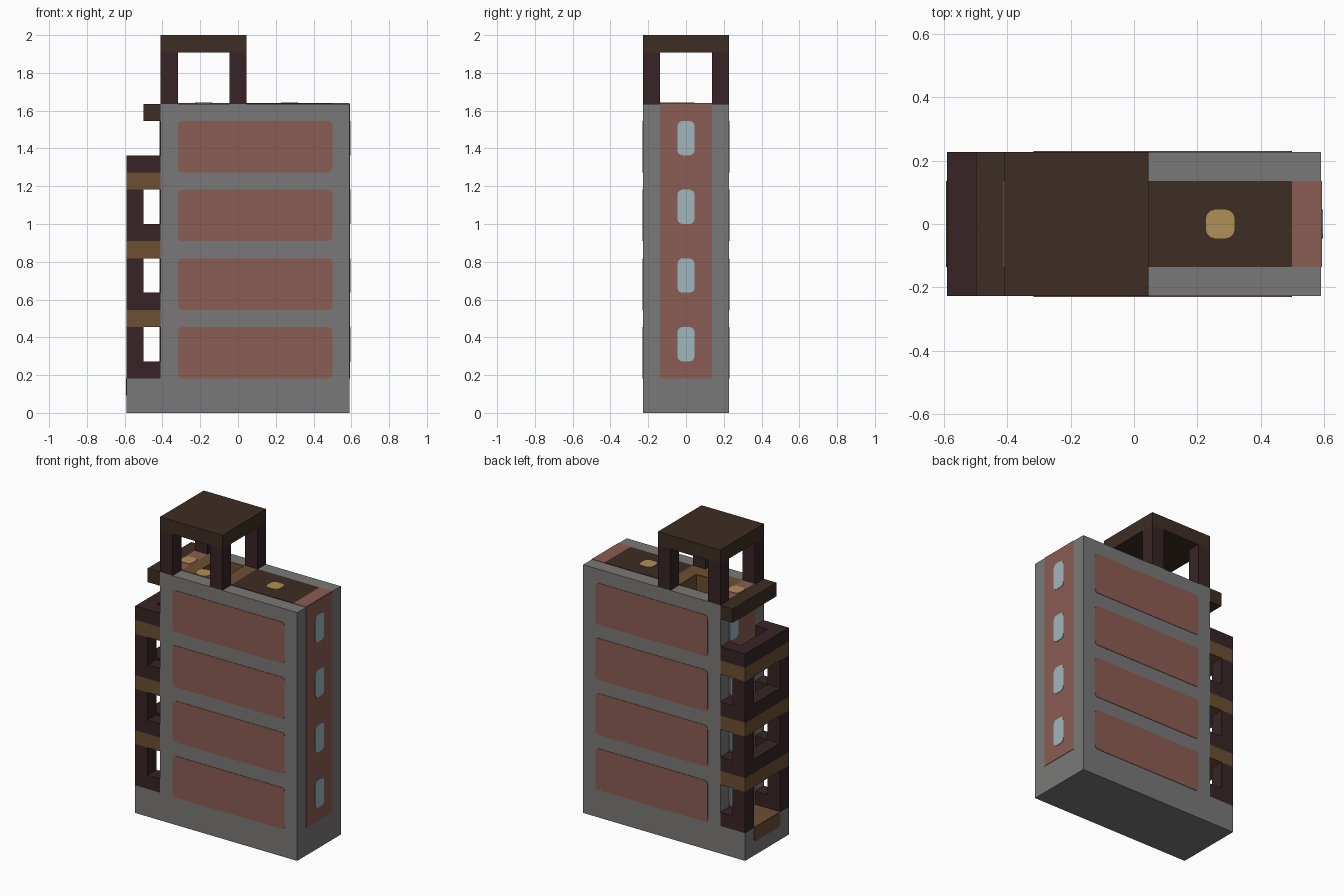
import bpy, bmesh, math
from mathutils import Vector

V = 1 / 11                      # size of one block
ORIGIN = Vector((6.5, 2.5, 0))  # centre of the 13 x 5 block footprint

if "Cube" in bpy.data.objects:
    bpy.data.objects.remove(bpy.data.objects["Cube"])


def material(name, rgb):
    linear = [((c / 255 + 0.055) / 1.055) ** 2.4 for c in rgb] + [1]
    m = bpy.data.materials.new(name)
    m.use_nodes = True
    m.diffuse_color = linear
    m.node_tree.nodes["Principled BSDF"].inputs["Base Color"].default_value = linear
    return m


STONE = material("grey stone", (122, 121, 120))
BRICK = material("red brick", (139, 93, 83))
GLASS = material("pale blue glass", (158, 182, 190))
LAMP = material("warm lamp", (176, 143, 86))
ROOF = material("dark brown wood", (61, 45, 36))
FRAME = material("black brown timber", (55, 36, 38))
PLANK = material("mid brown plank", (108, 79, 50))


def finish(name, bm, mat):
    bmesh.ops.recalc_face_normals(bm, faces=bm.faces)
    mesh = bpy.data.meshes.new(name)
    bm.to_mesh(mesh)
    bm.free()
    mesh.materials.append(mat)
    ob = bpy.data.objects.new(name, mesh)
    bpy.context.collection.objects.link(ob)
    return ob


def box(name, x, y, z, mat):
    """Box between block coordinates given as (low, high) pairs."""
    bm = bmesh.new()
    bmesh.ops.create_cube(bm, size=1)
    for v in bm.verts:
        v.co = (Vector([p[0] if c < 0 else p[1] for p, c in zip((x, y, z), v.co)]) - ORIGIN) * V
    return finish(name, bm, mat)


def plate(name, axis, side, pos, u, v, mat, radius=0.0, lift=0.003):
    """Thin round-cornered plate on a wall facing along axis."""
    bm = bmesh.new()
    others = [i for i in range(3) if i != axis]
    steps = 4 if radius else 1
    verts = []
    for k, (a, b) in enumerate([(1, 1), (0, 1), (0, 0), (1, 0)]):
        for s in range(steps):
            t = math.pi / 2 * (k + s / max(steps - 1, 1))
            p = Vector((0, 0, 0))
            p[axis] = pos
            p[others[0]] = u[a] + radius * (math.cos(t) - (2 * a - 1))
            p[others[1]] = v[b] + radius * (math.sin(t) - (2 * b - 1))
            if not radius:
                p[others[0]], p[others[1]] = u[a], v[b]
            verts.append(bm.verts.new((p - ORIGIN) * V))
    face = bm.faces.new(verts)
    out = bmesh.ops.extrude_face_region(bm, geom=[face])["geom"]
    shift = Vector((0, 0, 0))
    shift[axis] = side * lift
    bmesh.ops.translate(bm, verts=[g for g in out if isinstance(g, bmesh.types.BMVert)], vec=shift)
    return finish(name, bm, mat)


# Stone base and tower with a stairwell cut into the top
box("base", (0, 13), (0, 5), (0, 2), STONE)
tower = box("tower", (2, 13), (0, 5), (2, 18), STONE)
cutter = box("stairwell_cutter", (4, 6), (2, 4), (16, 19), STONE)
cut = tower.modifiers.new("stairwell", "BOOLEAN")
cut.object = cutter
cut.operation = "DIFFERENCE"
cutter.hide_render = True
cutter.hide_viewport = True
cutter.display_type = "WIRE"

# Brick panels on the front and back, one per storey
for z in range(2, 18, 4):
    for label, side, y in (("front", -1, 0), ("back", 1, 5)):
        plate(f"{label}_panel", 1, side, y, (3, 12), (z, z + 3), BRICK, 0.25)

# Brick strips and windows on both ends
plate("left_strip", 0, 1, 13, (1, 4), (2, 18), BRICK)
plate("right_strip", 0, -1, 2, (1, 4), (2, 18), BRICK)
for z in range(3, 18, 4):
    plate("left_window", 0, 1, 13, (2, 3), (z, z + 2), GLASS, 0.3, 0.006)
    plate("right_window", 0, -1, 2, (3, 4), (z, z + 2), GLASS, 0.3, 0.006)

# Roof deck surfaces
plate("deck", 2, 1, 18, (7, 12), (1, 4), ROOF)
plate("left_wall_top", 2, 1, 18, (12, 13), (1, 4), BRICK)
for y in (1, 3):
    plate("right_wall_top", 2, 1, 18, (2, 3), (y, y + 1), BRICK)
plate("doorway_floor", 2, 1, 18, (2, 3), (2, 3), PLANK)
for x, y in (((3, 4), (1, 4)), ((4, 6), (1, 2)), ((6, 7), (1, 4))):
    plate("terrace_floor", 2, 1, 18, x, y, PLANK)
for x, y in ((9, 2), (2, 2), (4, 1)):
    plate("deck_lamp", 2, 1, 18, (x, x + 1), (y, y + 1), LAMP, 0.32, 0.006)

# Stairwell lining
plate("stairwell_floor", 2, 1, 16, (4, 6), (2, 4), PLANK)
for axis, side, pos, u in ((0, 1, 4, (2, 4)), (0, -1, 6, (2, 4)), (1, 1, 2, (4, 6)), (1, -1, 4, (4, 6))):
    plate("stairwell_lining", axis, side, pos, u, (16, 18), PLANK)

# Canopy on four posts, and the balcony beam
for x in (2, 6):
    for y in (0, 4):
        box("canopy_post", (x, x + 1), (y, y + 1), (18, 21), FRAME)
box("canopy_roof", (2, 7), (0, 5), (21, 22), ROOF)
box("balcony_beam", (1, 2), (0, 5), (17, 18), ROOF)

# Timber stair tower: corner posts, plank floors and railings
for y in (0, 4):
    box("ground_rail", (0, 2), (y, y + 1), (2, 3), FRAME)
    for z in (3, 7, 11):
        box("corner_post", (0, 1), (y, y + 1), (z, z + 2), FRAME)
for z in (5, 9, 13):
    box("storey_floor", (0, 2), (0, 5), (z, z + 1), PLANK)
    box("outer_rail", (0, 1), (0, 5), (z + 1, z + 2), FRAME)
    for y in (0, 4):
        box("side_rail", (1, 2), (y, y + 1), (z + 1, z + 2), FRAME)
plate("entry_floor", 2, 1, 2, (0, 2), (1, 4), PLANK)
plate("entry_step", 0, -1, 0, (1, 4), (1, 2), PLANK, 0.25)
